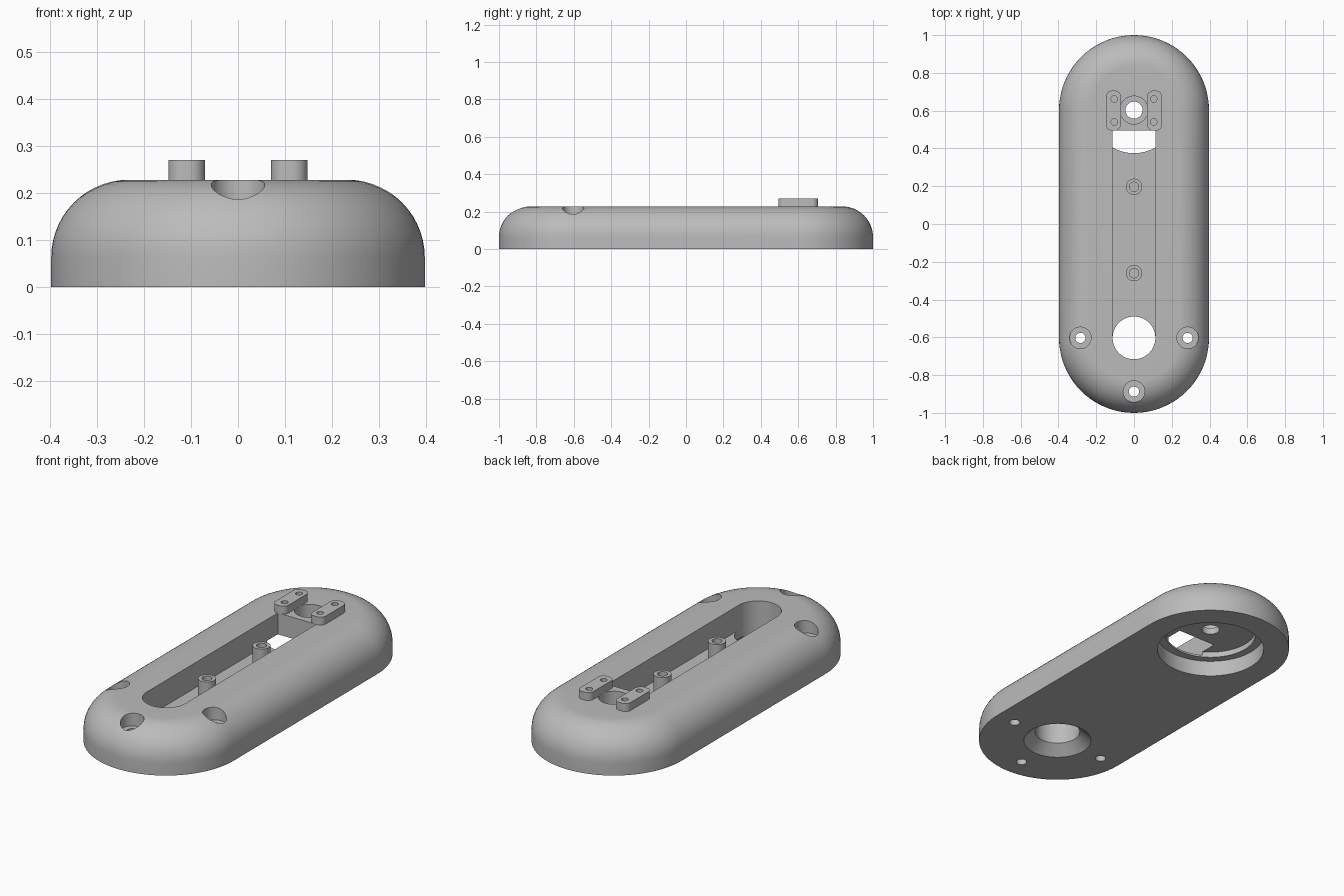
import bpy, bmesh, math

old = bpy.data.objects.get("Cube")
if old:
    bpy.data.objects.remove(old)

grey = bpy.data.materials.new("plain grey")
grey.use_nodes = True
colour = (0.5, 0.5, 0.5, 1)
grey.diffuse_color = colour
grey.node_tree.nodes["Principled BSDF"].inputs["Base Color"].default_value = colour

TOP = 0.228      # top face of the shell
HALF = 0.397     # half width of the shell
END = 0.603      # centre of each rounded end
FILLET = 0.165   # rounding of the upper edge
FLOOR = 0.095    # floor of the long slot
SLOT = 0.113     # half width of the slot


def outline(x, y, hx, hy, r, z, seg):
    """Rounded rectangle; becomes a circle when hx = hy = r."""
    pts = []
    for q, (sx, sy) in enumerate([(1, 1), (-1, 1), (-1, -1), (1, -1)]):
        for i in range(seg + 1 if r else 1):
            a = (q + i / seg) * math.pi / 2
            p = (x + sx * (hx - r) + r * math.cos(a),
                 y + sy * (hy - r) + r * math.sin(a), z)
            if not pts or math.dist(p, pts[-1]) > 1e-5:
                pts.append(p)
    if math.dist(pts[0], pts[-1]) < 1e-5:
        pts.pop()
    return pts


def loft(name, layers):
    """Closed solid through a stack of matching outlines."""
    bm = bmesh.new()
    rings = [[bm.verts.new(p) for p in layer] for layer in layers]
    n = len(rings[0])
    for low, high in zip(rings, rings[1:]):
        for i in range(n):
            j = (i + 1) % n
            bm.faces.new((low[i], low[j], high[j], high[i]))
    bm.faces.new(rings[0][::-1])
    bm.faces.new(rings[-1])
    bmesh.ops.recalc_face_normals(bm, faces=bm.faces)
    mesh = bpy.data.meshes.new(name)
    bm.to_mesh(mesh)
    bm.free()
    mesh.materials.append(grey)
    obj = bpy.data.objects.new(name, mesh)
    bpy.context.collection.objects.link(obj)
    return obj


def prism(name, x, y, hx, hy, r, z0, z1, seg=8):
    return loft(name, [outline(x, y, hx, hy, r, z, seg) for z in (z0, z1)])


def cylinder(name, x, y, r, z0, z1, seg=12):
    return prism(name, x, y, r, r, r, z0, z1, seg)


def activate(obj):
    bpy.ops.object.select_all(action='DESELECT')
    obj.select_set(True)
    bpy.context.view_layer.objects.active = obj


def cut(obj, *cutters):
    activate(obj)
    for c in cutters:
        c.hide_render = True
        mod = obj.modifiers.new("cut", 'BOOLEAN')
        mod.operation = 'DIFFERENCE'
        mod.solver = 'EXACT'
        mod.object = c
        bpy.ops.object.modifier_apply(modifier=mod.name)
        bpy.data.objects.remove(c)


def smooth(obj):
    activate(obj)
    bpy.ops.object.shade_smooth_by_angle(angle=math.radians(30))


# Shell: long rounded body with a filleted upper edge
layers = [outline(0, 0, HALF, END + HALF, HALF, 0, 20)]
for i in range(15):
    a = i / 14 * math.pi / 2
    r = HALF - FILLET * (1 - math.cos(a))
    layers.append(outline(0, 0, r, END + r, r, TOP - FILLET * (1 - math.sin(a)), 20))
shell = loft("shell", layers)

# Long slot and the through hole at its front end, flared underneath
slot_end = 0.495
cut(shell,
    cylinder("front_hole", 0, -END, SLOT, -0.1, 0.4, 16),
    prism("slot", 0, (slot_end - END) / 2, SLOT, (slot_end + END) / 2, 0, FLOOR, 0.4),
    loft("front_flare", [outline(0, -END, r, r, r, z, 16)
                         for r, z in ((0.227, -0.05), (0.17, 0), (SLOT, 0.05))]))

# Stepped round recess under the back end, with its shaft hole
cut(shell,
    cylinder("recess", 0, END, 0.269, -0.1, 0.085, 20),
    cylinder("recess_step", 0, END, 0.228, -0.1, 0.115, 20),
    cylinder("shaft_hole", 0, END, 0.045, -0.1, 0.4),
    cylinder("shaft_counterbore", 0, END, 0.074, 0.15, 0.4))

# Three counterbored screw holes around the front end
for x, y in ((-0.284, -END), (0.284, -END), (0, -END - 0.284)):
    cut(shell,
        cylinder("screw_hole", x, y, 0.027, -0.1, 0.4, 8),
        cylinder("screw_counterbore", x, y, 0.057, 0.16, 0.4))
smooth(shell)

# Hollow posts standing in the slot
for name, y in (("front_post", -0.26), ("back_post", 0.197)):
    post = cylinder(name, 0, y, 0.043, FLOOR - 0.005, 0.2)
    cut(post, cylinder("post_hole", 0, y, 0.025, 0.11, 0.4, 8))
    smooth(post)

# Pair of drilled mounting pads beside the shaft hole
for name, x in (("left_pad", 0.109), ("right_pad", -0.109)):
    pad = prism(name, x, 0.6, 0.039, 0.106, 0.032, TOP - 0.002, 0.27)
    for y in (0.54, 0.662):
        cut(pad, cylinder("pad_hole", x * 0.96, y, 0.017, 0.1, 0.4, 6))
        cut(shell, cylinder("pad_hole", x * 0.96, y, 0.017, 0.18, 0.4, 6))
    smooth(pad)
smooth(shell)
